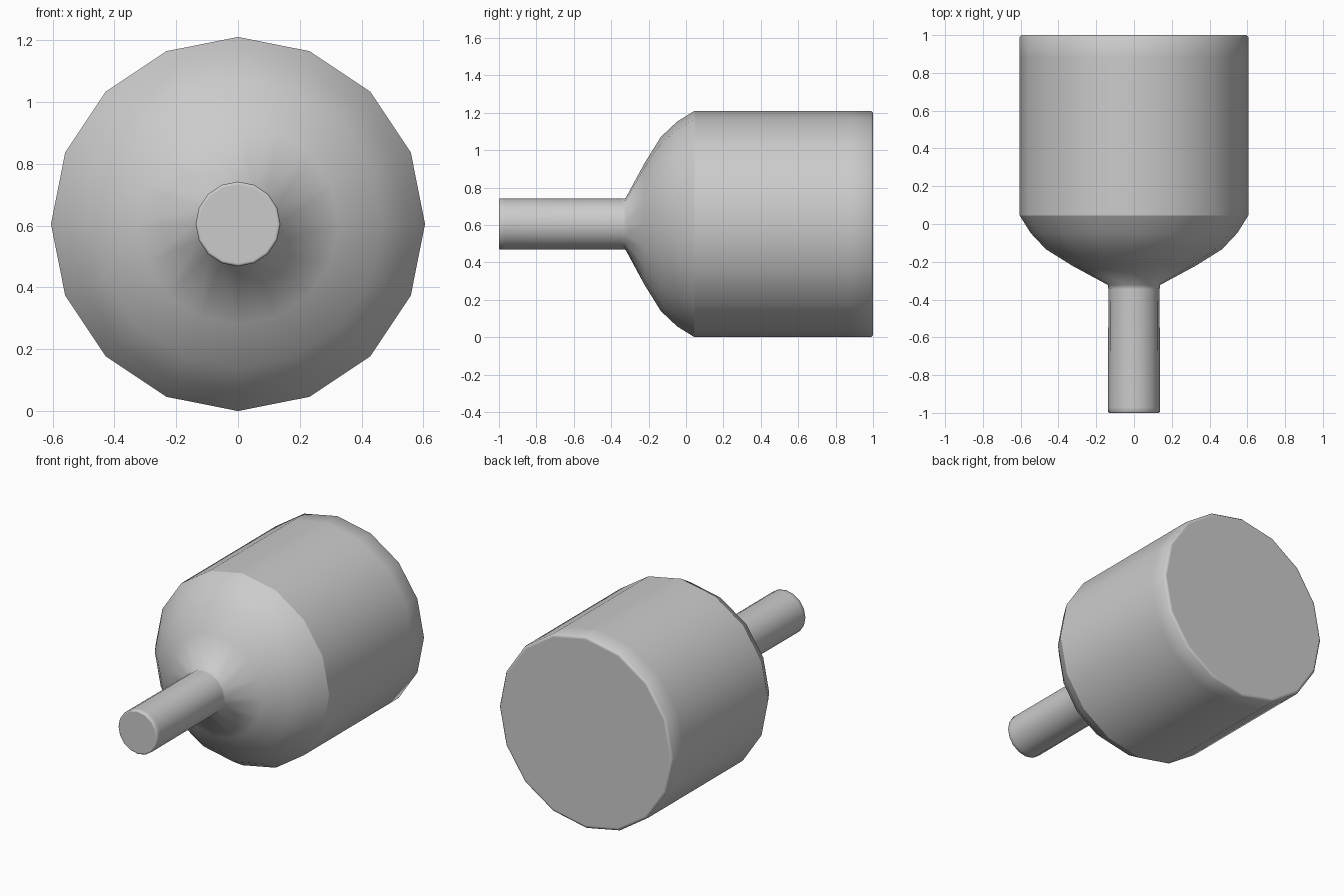
import bpy, bmesh, math

if "Cube" in bpy.data.objects:
    bpy.data.objects.remove(bpy.data.objects["Cube"])

SIDES = 16
CENTRE_Z = 0.605


def lathe(name, profile, sharp_rings=()):
    """Spin (y, radius) points around the y axis and cap both ends."""
    bm = bmesh.new()
    rings = []
    for y, r in profile:
        ring = []
        for i in range(SIDES):
            a = 2 * math.pi * i / SIDES
            ring.append(bm.verts.new((r * math.cos(a), y, CENTRE_Z + r * math.sin(a))))
        rings.append(ring)
    for a, b in zip(rings, rings[1:]):
        for i in range(SIDES):
            j = (i + 1) % SIDES
            bm.faces.new((a[i], a[j], b[j], b[i]))
    bm.faces.new(rings[0])
    bm.faces.new(rings[-1])
    bmesh.ops.recalc_face_normals(bm, faces=bm.faces)
    for f in bm.faces:
        f.smooth = True
    for k in sharp_rings:
        for i in range(SIDES):
            bm.edges.get((rings[k][i], rings[k][(i + 1) % SIDES])).smooth = False
    mesh = bpy.data.meshes.new(name)
    bm.to_mesh(mesh)
    bm.free()
    obj = bpy.data.objects.new(name, mesh)
    bpy.context.collection.objects.link(obj)
    return obj


# One continuous turned body: stem, domed shoulder, drum
stem = [(-1.0, 0.127), (-1.0, 0.132), (-0.995, 0.137), (-0.97, 0.137), (-0.345, 0.136)]
dome = [(-0.323, 0.138), (-0.222, 0.325), (-0.134, 0.466), (-0.048, 0.547), (0.045, 0.605)]
drum = [(0.88, 0.605), (0.99, 0.605), (1.0, 0.596), (1.0, 0.585)]
seam = len(stem) + len(dome) - 1
lathe("plunger_body", stem + dome + drum, sharp_rings=(seam,))
